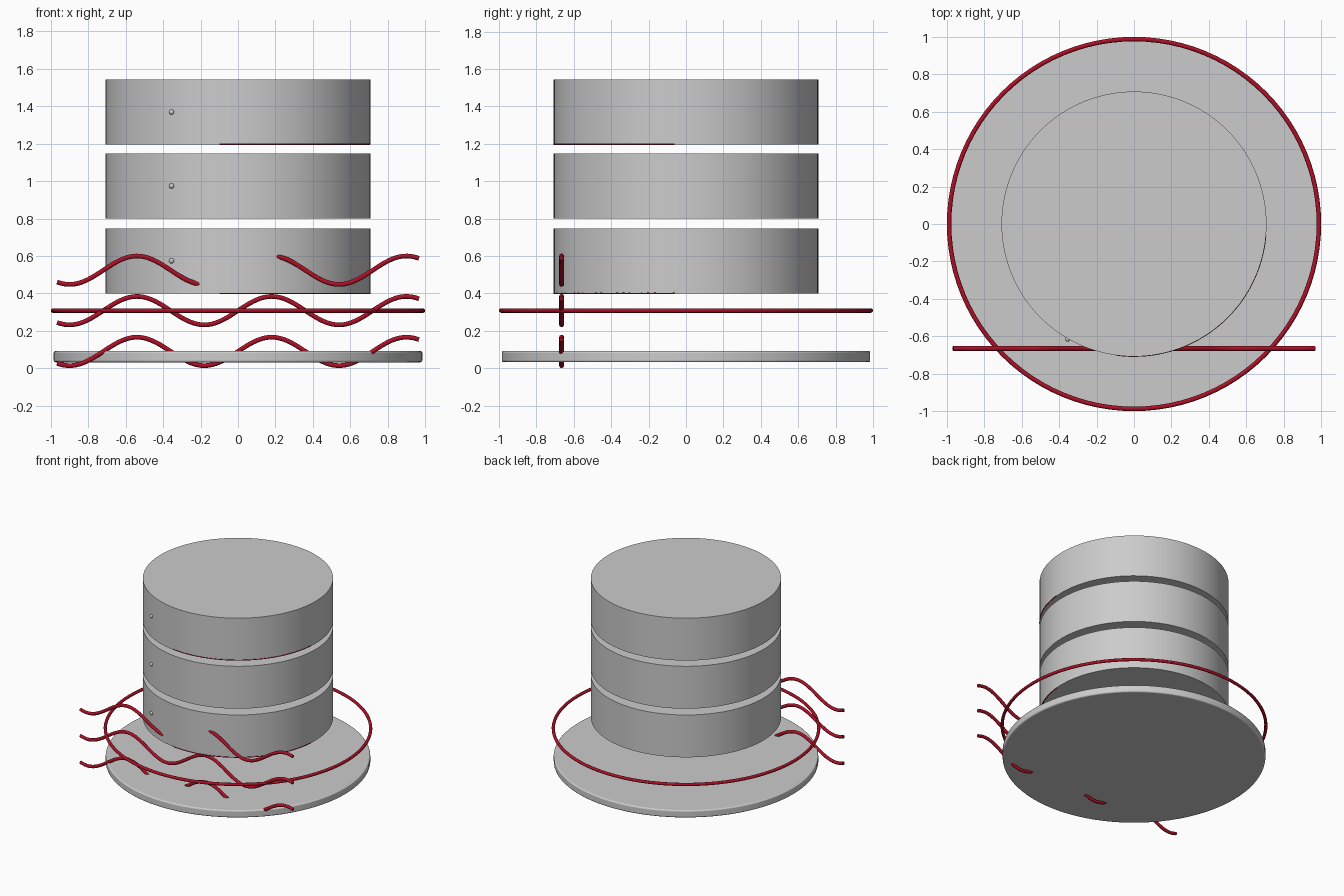
import bpy
from math import cos, sin, pi, radians

if "Cube" in bpy.data.objects:
    bpy.data.objects.remove(bpy.data.objects["Cube"])

red = bpy.data.materials.new("red")
red.diffuse_color = (0.42, 0.005, 0.02, 1)
red.use_nodes = True
red.node_tree.nodes["Principled BSDF"].inputs["Base Color"].default_value = red.diffuse_color


def smooth(ob):
    bpy.ops.object.select_all(action='DESELECT')
    ob.select_set(True)
    bpy.context.view_layer.objects.active = ob
    bpy.ops.object.shade_smooth_by_angle(angle=radians(35))


def disc(name, radius, z0, z1, bevel):
    bpy.ops.mesh.primitive_cylinder_add(vertices=96, radius=radius, depth=z1 - z0,
                                        location=(0, 0, (z0 + z1) / 2))
    ob = bpy.context.object
    ob.name = name
    if bevel:
        mod = ob.modifiers.new("soft_edge", 'BEVEL')
        mod.width = bevel
        mod.segments = 3
        mod.limit_method = 'ANGLE'
    smooth(ob)


def tube(name, points, radius):
    curve = bpy.data.curves.new(name, 'CURVE')
    curve.dimensions = '3D'
    curve.bevel_depth = radius
    curve.bevel_resolution = 3
    curve.use_fill_caps = True
    spline = curve.splines.new('POLY')
    spline.points.add(len(points) - 1)
    for p, co in zip(spline.points, points):
        p.co = (*co, 1)
    curve.materials.append(red)
    ob = bpy.data.objects.new(name, curve)
    bpy.context.collection.objects.link(ob)


# Base plate
disc("base_plate", 0.985, 0.032, 0.092, 0.01)

# Three stacked drums, each with a small bead on the front left
for i, z in enumerate((0.40, 0.80, 1.195)):
    disc(f"drum_{i + 1}", 0.708, z, z + 0.348, 0)
    a = radians(240)
    bpy.ops.mesh.primitive_uv_sphere_add(segments=16, ring_count=10, radius=0.014,
                                         location=(0.71 * cos(a), 0.71 * sin(a), z + 0.174))
    bpy.context.object.name = f"bead_{i + 1}"
    smooth(bpy.context.object)

# Thin red trim along the front right lower edge of two drums
for name, z in (("lower_trim", 0.40), ("upper_trim", 1.198)):
    arc = [radians(-98 + 93 * k / 32) for k in range(33)]
    tube(name, [(0.706 * cos(a), 0.706 * sin(a), z) for a in arc], 0.004)

# Red hoop floating above the plate
bpy.ops.mesh.primitive_torus_add(major_radius=0.988, minor_radius=0.012,
                                 major_segments=96, minor_segments=12,
                                 location=(0, 0, 0.308))
bpy.context.object.name = "hoop"
bpy.context.object.data.materials.append(red)
smooth(bpy.context.object)

# Three wavy red cords across the front
for i, zc in enumerate((0.09, 0.308, 0.524)):
    xs = [-0.967 + 1.934 * k / 96 for k in range(97)]
    tube(f"wavy_cord_{i + 1}",
         [(x, -0.665, zc - 0.076 * cos(2 * pi * (x + 0.9) / 0.72)) for x in xs], 0.013)
